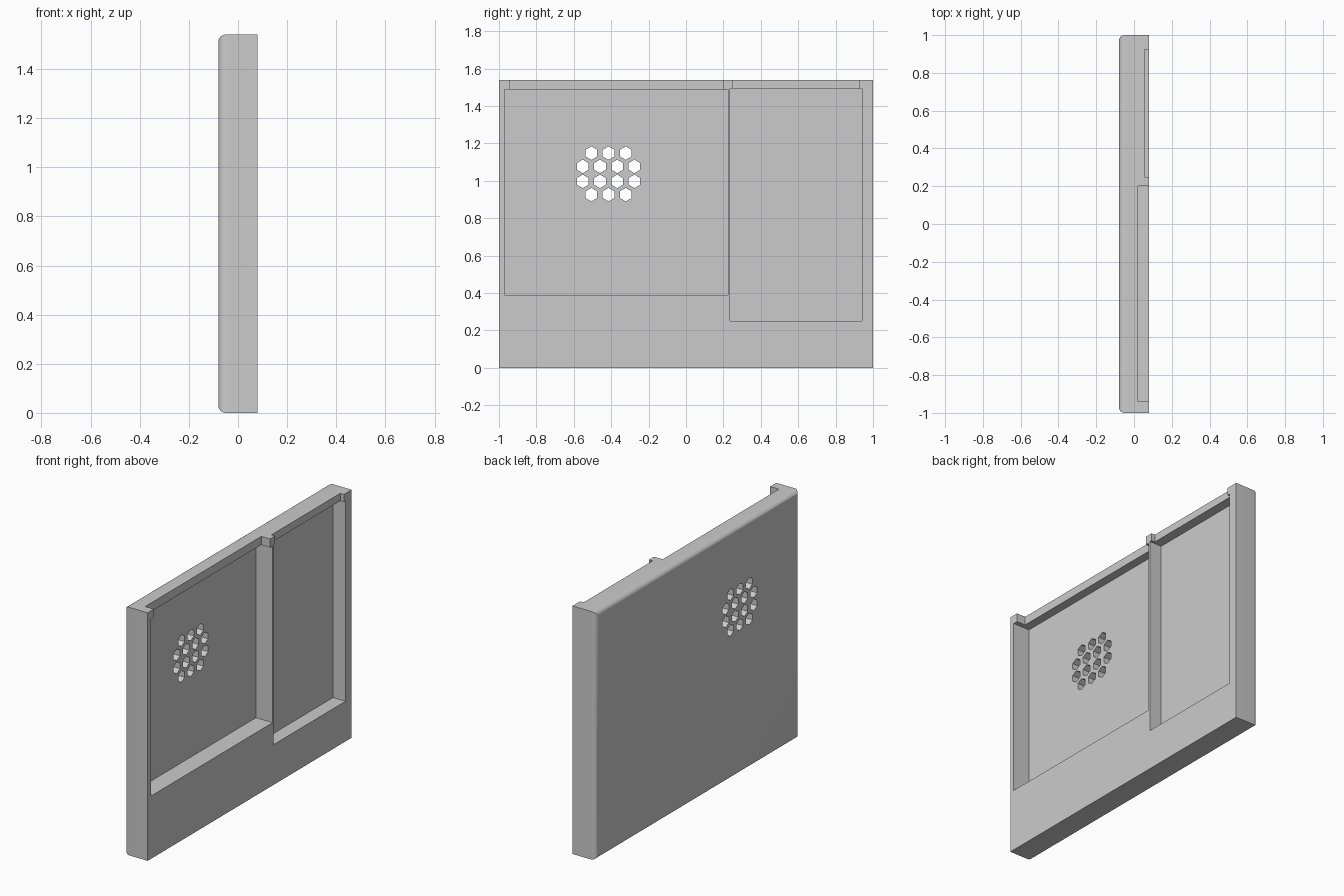
import bpy, bmesh, math
from mathutils import Matrix, Vector

default = bpy.data.objects.get("Cube")
if default:
    bpy.data.objects.remove(default)

grey = bpy.data.materials.new("light_grey")
grey.use_nodes = True
colour = (0.6, 0.6, 0.6, 1)
grey.diffuse_color = colour
grey.node_tree.nodes["Principled BSDF"].inputs["Base Color"].default_value = colour

HALF, HEIGHT = 0.08, 1.54


def make_object(name, bm):
    mesh = bpy.data.meshes.new(name)
    bm.to_mesh(mesh)
    bm.free()
    mesh.materials.append(grey)
    obj = bpy.data.objects.new(name, mesh)
    bpy.context.collection.objects.link(obj)
    return obj


def add_box(bm, x, y, z):
    centre = Vector([(a + b) / 2 for a, b in (x, y, z)])
    size = [b - a for a, b in (x, y, z)]
    bmesh.ops.create_cube(bm, size=1, matrix=Matrix.Translation(centre) @ Matrix.Diagonal((*size, 1)))


def cut(target, name, bm):
    cutter = make_object(name, bm)
    mod = target.modifiers.new(name, 'BOOLEAN')
    mod.operation, mod.solver, mod.object = 'DIFFERENCE', 'EXACT', cutter
    bpy.context.view_layer.objects.active = target
    bpy.ops.object.modifier_apply(modifier=name)
    bpy.data.objects.remove(cutter)


# Slab with rounded rim on the outer face
bm = bmesh.new()
add_box(bm, (-HALF, HALF), (-1, 1), (0, HEIGHT))
rim = [e for e in bm.edges if all(v.co.x < 0 for v in e.verts)]
bmesh.ops.bevel(bm, geom=rim, offset=0.03, segments=6, profile=0.5, affect='EDGES')
panel = make_object("panel", bm)

# Recessed pockets, each with a shallow notch through the top edge
pockets = [
    ("wide", -0.034, (-0.97, 0.225), (0.39, 1.487), 0.02, (-0.94, 0.20)),
    ("narrow", -0.005, (0.235, 0.94), (0.25, 1.493), 0.055, (0.25, 0.925)),
]
for name, floor, y, z, notch_floor, notch_y in pockets:
    bm = bmesh.new()
    add_box(bm, (floor, 0.2), y, z)
    cut(panel, name + "_pocket", bm)
    bm = bmesh.new()
    add_box(bm, (notch_floor, 0.2), notch_y, (z[1] - 0.02, 1.7))
    cut(panel, name + "_notch", bm)

# Cluster of hexagonal vent holes
bm = bmesh.new()
pitch, middle = 0.092, -0.414
for z, count in ((1.148, 3), (1.077, 4), (0.997, 4), (0.926, 3)):
    for i in range(count):
        y = middle + (i - (count - 1) / 2) * pitch
        place = Matrix.Translation((0, y, z)) @ Matrix.Rotation(math.pi / 2, 4, 'Y') @ Matrix.Rotation(math.pi / 2, 4, 'Z')
        bmesh.ops.create_cone(bm, cap_ends=True, segments=6, radius1=0.036, radius2=0.036,
                              depth=0.4, matrix=place)
cut(panel, "vent_holes", bm)

# Smooth rim, crisp pocket edges
bpy.ops.object.select_all(action='DESELECT')
panel.select_set(True)
bpy.context.view_layer.objects.active = panel
bpy.ops.object.shade_smooth_by_angle(angle=math.radians(30))
